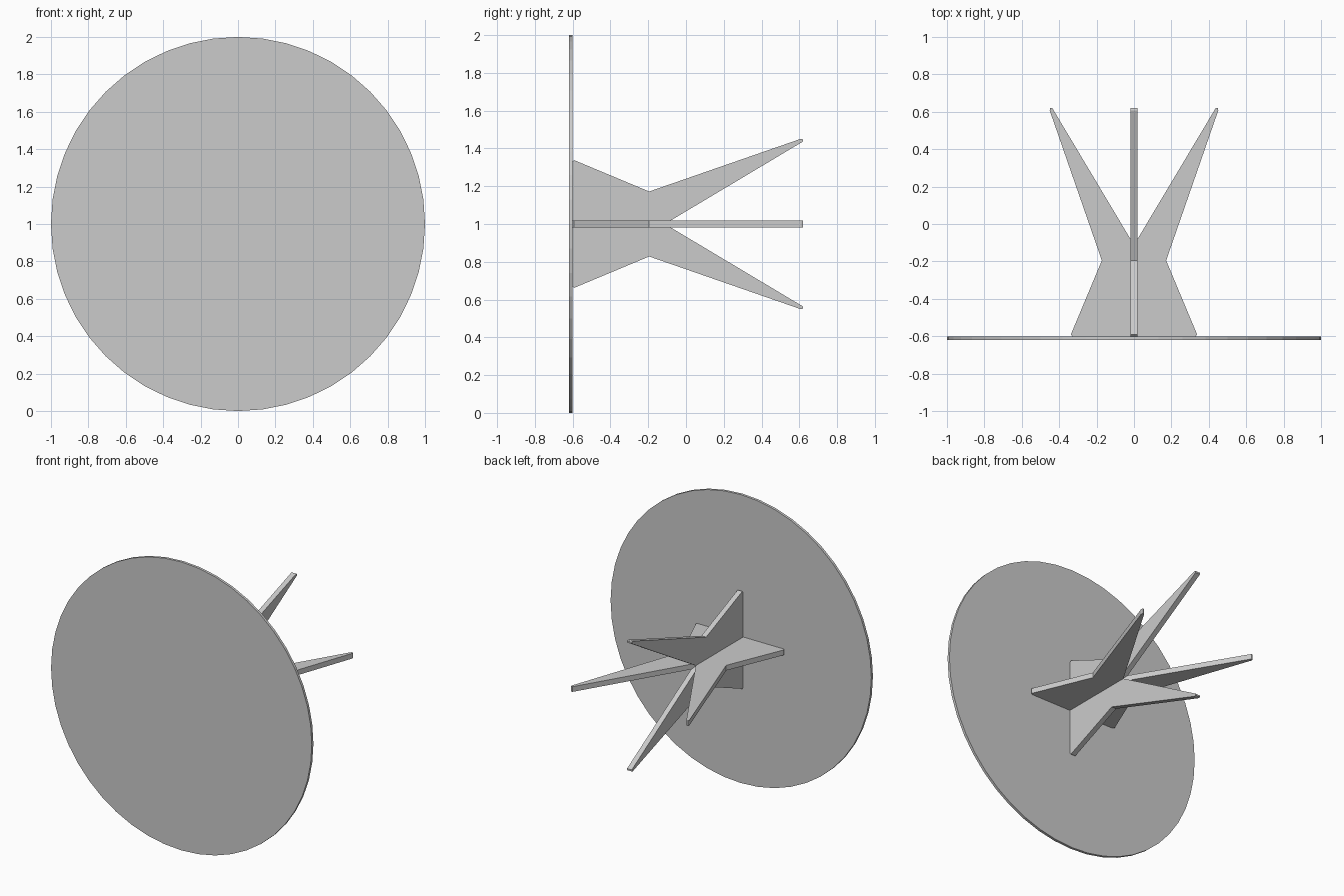
import bpy, bmesh, math
from mathutils import Matrix

if "Cube" in bpy.data.objects:
    bpy.data.objects.remove(bpy.data.objects["Cube"])

HALF_THICK = 0.018

# Right half of the fin outline (x, y), from base to notch
half = [(0.328, -0.601), (0.338, -0.592), (0.172, -0.195),
        (0.451, 0.608), (0.448, 0.62), (0.437, 0.62)]
outline = half + [(0, -0.112)] + [(-x, y) for x, y in reversed(half)]


def make_object(name, bm):
    bmesh.ops.recalc_face_normals(bm, faces=bm.faces[:])
    mesh = bpy.data.meshes.new(name)
    bm.to_mesh(mesh)
    bm.free()
    obj = bpy.data.objects.new(name, mesh)
    bpy.context.collection.objects.link(obj)
    return obj


def fin(name, roll):
    """Flat forked plate, rolled about the y axis through z = 1."""
    bm = bmesh.new()
    face = bm.faces.new([bm.verts.new((x, y, -HALF_THICK)) for x, y in outline])
    grown = bmesh.ops.extrude_face_region(bm, geom=[face], use_keep_orig=True)
    top = [g for g in grown["geom"] if isinstance(g, bmesh.types.BMVert)]
    bmesh.ops.translate(bm, verts=top, vec=(0, 0, 2 * HALF_THICK))
    bm.transform(Matrix.Translation((0, 0, 1)) @ Matrix.Rotation(roll, 4, 'Y'))
    return make_object(name, bm)


# Two crossed fins
fin("horizontal_fin", 0)
fin("vertical_fin", math.pi / 2)

# Thin round plate in front, touching the fin bases
bm = bmesh.new()
bmesh.ops.create_cone(bm, cap_ends=True, segments=48, radius1=1, radius2=1, depth=0.018)
bm.transform(Matrix.Translation((0, -0.611, 1)) @ Matrix.Rotation(math.pi / 2, 4, 'X'))
make_object("round_plate", bm)
